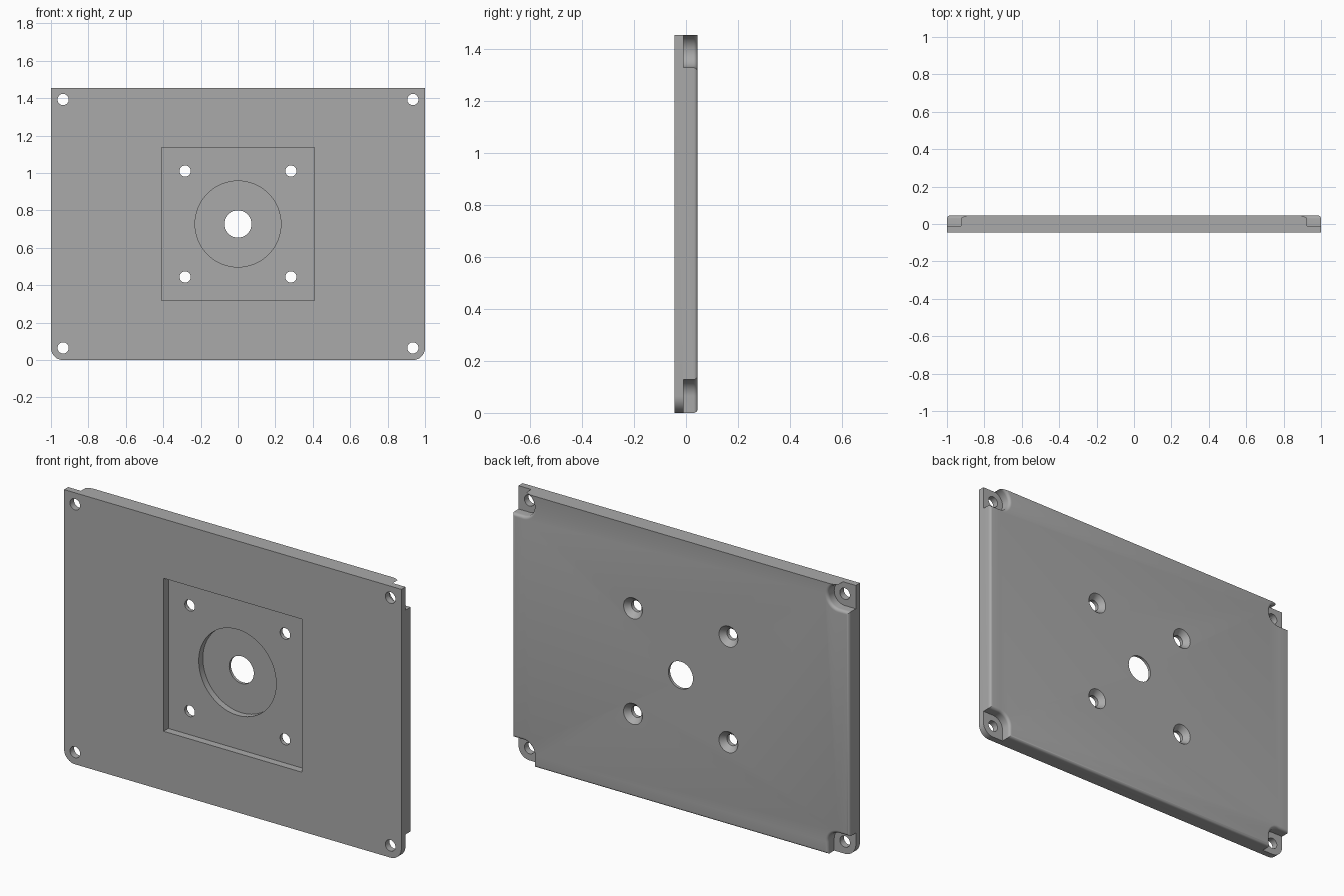
import bpy, bmesh, math
from mathutils import Matrix, Vector

cube = bpy.data.objects.get("Cube")
if cube:
    bpy.data.objects.remove(cube, do_unlink=True)

H = 1.455            # plate height
FRONT, BACK = -0.045, 0.045
MID = H / 2
FILLET = 0.016

metal = bpy.data.materials.new("plain grey")
metal.use_nodes = True
grey = (0.4, 0.4, 0.4, 1)
metal.diffuse_color = grey
metal.node_tree.nodes["Principled BSDF"].inputs["Base Color"].default_value = grey


def finish(bm, name):
    bmesh.ops.recalc_face_normals(bm, faces=bm.faces)
    mesh = bpy.data.meshes.new(name)
    bm.to_mesh(mesh)
    bm.free()
    mesh.materials.append(metal)
    ob = bpy.data.objects.new(name, mesh)
    bpy.context.collection.objects.link(ob)
    return ob


def arc(cx, cz, r, start, end, n=14):
    angles = [math.radians(start + (end - start) * i / n) for i in range(n + 1)]
    return [(cx + r * math.cos(a), cz + r * math.sin(a)) for a in angles]


def loft(name, rings):
    """Skin a list of (y, outline) rings and cap both ends."""
    bm = bmesh.new()
    loops = [[bm.verts.new((x, y, z)) for x, z in pts] for y, pts in rings]
    for a, b in zip(loops, loops[1:]):
        for i in range(len(a)):
            j = (i + 1) % len(a)
            bm.faces.new((a[i], a[j], b[j], b[i]))
    bm.faces.new(loops[0])
    bm.faces.new(loops[-1])
    return finish(bm, name)


def round_cutter(name, x, z, sections, n=40):
    return loft(name, [(y, arc(x, z, r, 0, 360 * (n - 1) / n, n - 1)) for y, r in sections])


# Plate: square top corners, rounded bottom corners
R = 0.065
outline = arc(-1 + R, R, R, 180, 270) + arc(1 - R, R, R, 270, 360) + [(1, H), (-1, H)]
plate = loft("mounting_plate", [(FRONT, outline), (BACK, outline)])

# Round the back rim along both sides and the bottom
bm = bmesh.new()
bm.from_mesh(plate.data)
rim = [e for e in bm.edges
       if all(v.co.y > BACK - 0.001 for v in e.verts)
       and not all(v.co.z > H - 0.001 for v in e.verts)]
bmesh.ops.bevel(bm, geom=rim, offset=FILLET, segments=5, profile=0.5, affect='EDGES')
bm.to_mesh(plate.data)
bm.free()

cutters = []

# Corner pockets with a flared rim, open to the plate edges
def pocket_outline(side, cz, r, low):
    if low:
        pts = arc(0.935, cz, r, 90, 180) + [(0.935 - r, -0.1), (1.1, -0.1), (1.1, cz + r)]
    else:
        pts = arc(0.935, cz, r, 90, 270, 24) + [(1.1, cz - r), (1.1, cz + r)]
    return [(side * x, z) for x, z in pts]


for side in (-1, 1):
    for cz, low in ((0.065, True), (H - 0.062, False)):
        levels = [(-0.01, 0.063)]
        for i in range(7):
            a = math.radians(15 * i)
            levels.append((BACK - FILLET + FILLET * math.sin(a),
                           0.063 + FILLET * (1 - math.cos(a))))
        levels.append((BACK + 0.02, 0.063 + FILLET))
        cutters.append(loft("pocket_cutter",
                            [(y, pocket_outline(side, cz, r, low)) for y, r in levels]))
        cutters.append(round_cutter("corner_hole_cutter", side * 0.935, cz,
                                    [(-0.1, 0.03), (0.1, 0.03)]))

# Square recess, round recess and centre bore on the front
S = 0.41
square = [(-S, MID - S), (S, MID - S), (S, MID + S), (-S, MID + S)]
cutters.append(loft("square_recess_cutter", [(-0.1, square), (-0.005, square)]))
cutters.append(round_cutter("round_recess_cutter", 0, MID, [(-0.1, 0.23), (0.03, 0.23)], 72))
cutters.append(round_cutter("bore_cutter", 0, MID, [(-0.1, 0.073), (0.1, 0.073)], 48))

# Countersunk screw holes
for sx in (-1, 1):
    for sz in (-1, 1):
        cutters.append(round_cutter("screw_hole_cutter", sx * 0.283, MID + sz * 0.283,
                                    [(-0.1, 0.03), (0.015, 0.03),
                                     (BACK, 0.056), (BACK + 0.02, 0.056)]))

for cutter in cutters:
    cutter.hide_render = True
    mod = plate.modifiers.new("cut", 'BOOLEAN')
    mod.operation = 'DIFFERENCE'
    mod.solver = 'EXACT'
    mod.object = cutter

# Apply the cuts, then drop the cutters
bpy.context.view_layer.objects.active = plate
plate.select_set(True)
for mod in list(plate.modifiers):
    bpy.ops.object.modifier_apply(modifier=mod.name)
for cutter in cutters:
    bpy.data.objects.remove(cutter, do_unlink=True)
bpy.ops.object.shade_smooth_by_angle(angle=math.radians(30))
